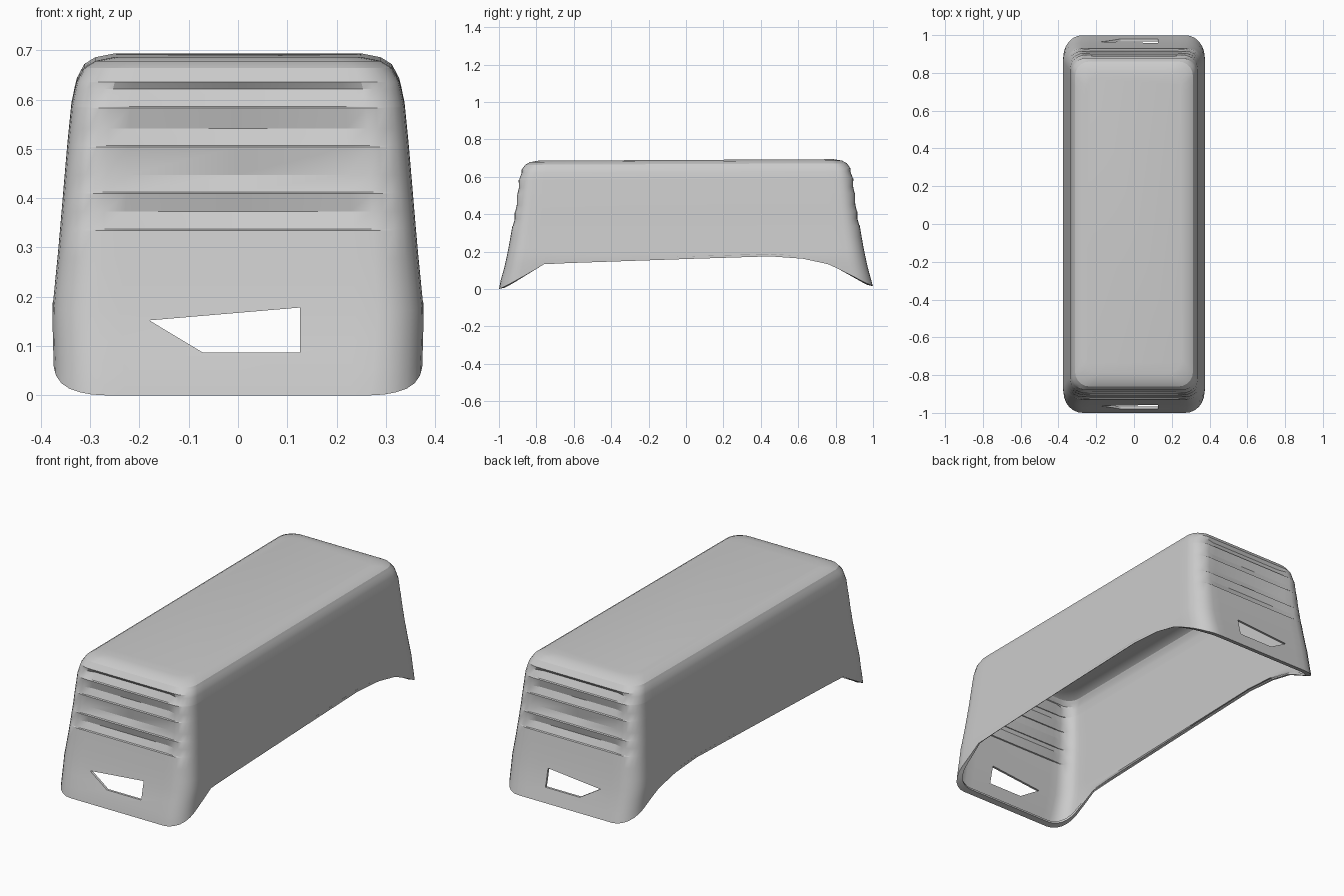
import bpy, bmesh
from math import sin, cos, pi, radians

if "Cube" in bpy.data.objects:
    bpy.data.objects.remove(bpy.data.objects["Cube"])


def lerp_table(table, v):
    if v <= table[0][0]:
        return table[0][1]
    for (a, fa), (b, fb) in zip(table, table[1:]):
        if v <= b:
            return fa + (fb - fa) * (v - a) / (b - a)
    return table[-1][1]


# Profiles: half width and half length by height, bottom edge height by y
HALF_X = [(0, .37), (.06, .374), (.17, .377), (.3, .364), (.5, .347), (.6, .337),
          (.64, .327), (.668, .312), (.682, .29), (.69, .25)]
HALF_Y = [(0, 1.0), (.02, .999), (.1, .975), (.2, .953), (.3, .935), (.42, .915),
          (.6, .893), (.64, .88), (.668, .86), (.682, .835), (.69, .79)]
BOTTOM = [(-1, 0), (-.96, .018), (-.78, .135), (.45, .175), (.62, .165),
          (.75, .148), (.85, .1), (.97, .03), (1, .015)]
LOUVRES = [.34, .415, .51, .59]
STEP = .016


def outline(hx, hy, r):
    """Rounded rectangle with extra stations; last value is the louvre strength."""
    pts = []
    corners = [(1, 1, 0), (-1, 1, pi / 2), (-1, -1, pi), (1, -1, 1.5 * pi)]
    for i, (sx, sy, a0) in enumerate(corners):
        for k in range(7):
            a = a0 + k / 6 * pi / 2
            pts.append((sx * (hx - r) + r * cos(a), sy * (hy - r) + r * sin(a),
                        max(0, abs(sin(a)) - .6)))
        if i % 2 == 0:                       # flat end
            for f in (.84, 0, -.84):
                pts.append((sx * f * (hx - r), sy * hy, 1))
        else:                                # long side
            for f in (.93, .87, .72, .52, 0, -.52, -.72, -.87, -.93):
                pts.append((sx * hx, -f * sx * (hy - r), 0))
    return pts


# Ring heights, with a sloping ledge above each louvre line
levels = [(z, 0) for z in (0, .05, .11, .17, .22, .28)]
for z in LOUVRES:
    levels += [(z - .003, 0), (z, STEP * .4), (z + .035, STEP)]
levels += [(.64, 0), (.656, 0), (.668, 0), (.682, 0), (.69, 0)]

# Shell of the cover
bm = bmesh.new()
rings = []
nominal = outline(.37, 1.0, .1)
for zl, inset in levels:
    ring = []
    for i, (_, ny, _) in enumerate(nominal):
        b = lerp_table(BOTTOM, ny)
        z = b + (.22 - b) * zl / .22 if zl < .22 else zl
        hx, hy = lerp_table(HALF_X, z), lerp_table(HALF_Y, z)
        x, y, louvre = outline(hx, hy, .1 - .025 * z / .69)[i]
        y -= louvre * (inset if y > 0 else -inset)
        ring.append(bm.verts.new((x, y, z + .005 * y * z / .69)))
    rings.append(ring)
n = len(nominal)

# Lip curling in under the two feet
lip = []
for v, (_, ny, _) in zip(rings[0], nominal):
    k = max(0, (abs(ny) - .75) / .25)
    lip.append(bm.verts.new((v.co.x * (.985 - .045 * k), v.co.y * (1 - .03 * k),
                             v.co.z + .003 + .004 * k)))
rings.insert(0, lip)

for lo, hi in zip(rings, rings[1:]):
    for i in range(n):
        j = (i + 1) % n
        bm.faces.new((lo[i], lo[j], hi[j], hi[i]))
bm.faces.new(rings[-1])
bmesh.ops.recalc_face_normals(bm, faces=bm.faces)
if max(bm.faces, key=lambda f: f.calc_center_median().z).normal.z < 0:
    bmesh.ops.reverse_faces(bm, faces=bm.faces)
mesh = bpy.data.meshes.new("cover_shell")
bm.to_mesh(mesh)
bm.free()
shell = bpy.data.objects.new("cover_shell", mesh)
bpy.context.collection.objects.link(shell)

solid = shell.modifiers.new("thickness", 'SOLIDIFY')
solid.thickness = .012
solid.offset = -1

# Cutter for the slots in both ends
slot = [(-.18, .152), (-.072, .087), (.126, .087), (.126, .178)]
bm = bmesh.new()
face = bm.faces.new([bm.verts.new((x, -1.2, z)) for x, z in slot])
out = bmesh.ops.extrude_face_region(bm, geom=[face])
bmesh.ops.translate(bm, vec=(0, 2.4, 0),
                    verts=[g for g in out["geom"] if isinstance(g, bmesh.types.BMVert)])
bmesh.ops.recalc_face_normals(bm, faces=bm.faces)
mesh = bpy.data.meshes.new("slot_cutter")
bm.to_mesh(mesh)
bm.free()
cutter = bpy.data.objects.new("slot_cutter", mesh)
bpy.context.collection.objects.link(cutter)
cutter.hide_render = True

cut = shell.modifiers.new("end_slots", 'BOOLEAN')
cut.operation = 'DIFFERENCE'
cut.solver = 'EXACT'
cut.object = cutter

bpy.context.view_layer.objects.active = shell
shell.select_set(True)
bpy.ops.object.modifier_apply(modifier="thickness")
bpy.ops.object.modifier_apply(modifier="end_slots")
bpy.data.objects.remove(cutter)
bpy.ops.object.shade_smooth_by_angle(angle=radians(22))
